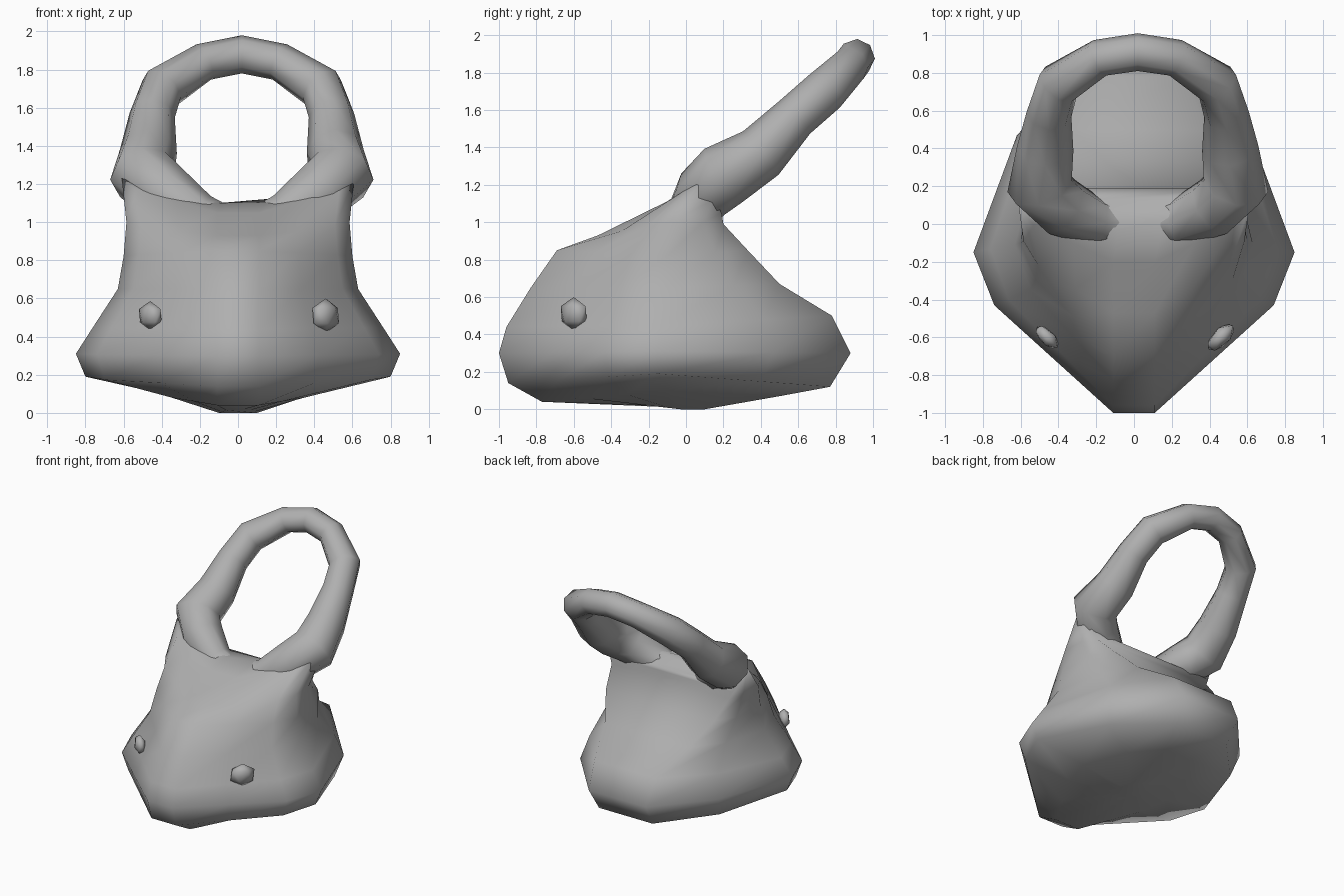
import bpy, bmesh
from mathutils import Vector, Matrix
from math import cos, sin, pi

cube = bpy.data.objects.get("Cube")
if cube:
    bpy.data.objects.remove(cube)

grey = bpy.data.materials.new("plain grey")
grey.use_nodes = True
color = (0.43, 0.43, 0.43, 1)
grey.diffuse_color = color
grey.node_tree.nodes["Principled BSDF"].inputs["Base Color"].default_value = color


def finish(name, bm):
    bmesh.ops.recalc_face_normals(bm, faces=bm.faces)
    mesh = bpy.data.meshes.new(name)
    bm.to_mesh(mesh)
    bm.free()
    mesh.materials.append(grey)
    obj = bpy.data.objects.new(name, mesh)
    bpy.context.collection.objects.link(obj)
    bpy.ops.object.select_all(action="DESELECT")
    obj.select_set(True)
    bpy.context.view_layer.objects.active = obj
    bpy.ops.object.shade_smooth_by_angle(angle=pi)


def loft(name, rings, closed=False):
    bm = bmesh.new()
    rows = [[bm.verts.new(p) for p in ring] for ring in rings]
    if closed:
        pairs = zip(rows, rows[1:] + rows[:1])
    else:
        pairs = zip(rows, rows[1:])
        bm.faces.new(rows[0])
        bm.faces.new(rows[-1])
    for a, b in pairs:
        for i in range(len(a)):
            j = (i + 1) % len(a)
            bm.faces.new((a[i], a[j], b[j], b[i]))
    finish(name, bm)


def kite(front, side, back, square):
    """Closed outline: narrow nose, wide middle, rear from tapered to square."""
    nose = Vector((min(0.11, side[0] / 3), *front))
    wide = Vector(side)
    rear = Vector((side[0] * (0.3 + 0.6 * square), *back))
    cheek = wide.lerp(nose, 0.33)
    cheek.x = side[0] * 0.87
    hip = wide.lerp(rear, 0.6)
    hip.x = side[0] * (0.73 + 0.25 * square)
    half = [nose, nose.lerp(cheek, 0.5), cheek, wide, hip, rear]
    return half + [Vector((-p.x, p.y, p.z)) for p in reversed(half)]


# Body: stacked outlines as front (y, z), side (x, y, z), back (y, z), squareness
loft("body", [kite(*s) for s in (
    ((-0.2, 0.02), (0.1, -0.03, 0), (0.1, 0), 0),
    ((-0.77, 0.04), (0.4, -0.1, 0.1), (0.5, 0.07), 0),
    ((-0.95, 0.14), (0.8, -0.15, 0.19), (0.77, 0.12), 0),
    ((-1, 0.3), (0.85, -0.15, 0.31), (0.88, 0.3), 0),
    ((-0.96, 0.44), (0.76, -0.13, 0.45), (0.78, 0.5), 0.1),
    ((-0.83, 0.65), (0.63, -0.11, 0.65), (0.5, 0.67), 0.5),
    ((-0.69, 0.85), (0.6, -0.1, 0.82), (0.33, 0.85), 0.85),
    ((-0.47, 0.93), (0.585, -0.09, 1.0), (0.2, 0.99), 1),
    ((-0.2, 1.05), (0.61, 0.09, 1.23), (0.19, 1.05), 1),
    ((-0.03, 1.1), (0.25, 0.05, 1.13), (0.13, 1.06), 1),
)])

# Handle: a closed loop leaning back, thick at the shoulders (x, y, z, radius)
bottom = (0, 0.01, 0.95, 0.1)
top = (0, 0.91, 1.88, 0.1)
arm = [(0.22, 0.01, 1.02, 0.13), (0.4, 0.09, 1.15, 0.16), (0.52, 0.2, 1.25, 0.175),
       (0.49, 0.4, 1.37, 0.15), (0.47, 0.58, 1.56, 0.12), (0.42, 0.74, 1.7, 0.12),
       (0.2, 0.88, 1.84, 0.1)]
path = [bottom] + arm + [top] + [(-x, *r) for x, *r in reversed(arm)]
centres = [Vector((x + 0.02, y, z)) for x, y, z, r in path]
lean = Vector((0, -0.67, 0.74))
rings = []
for i, c in enumerate(centres):
    run = (centres[(i + 1) % len(path)] - centres[i - 1]).normalized()
    out = run.cross(lean).normalized()
    up = out.cross(run)
    rings.append([c + path[i][3] * (out * cos(k * pi / 4) + up * sin(k * pi / 4))
                  for k in range(8)])
loft("handle", rings, closed=True)

# Eyes: flattened faceted pebbles lying on the cheeks
for name, side, size in (("left_eye", 1, 0.1), ("right_eye", -1, 0.085)):
    bm = bmesh.new()
    bmesh.ops.create_icosphere(bm, subdivisions=1, radius=size)
    bmesh.ops.scale(bm, verts=bm.verts, vec=(1, 0.5, 0.9))
    bmesh.ops.rotate(bm, verts=bm.verts, matrix=Matrix.Rotation(side * pi / 4, 3, "Z"))
    bmesh.ops.translate(bm, verts=bm.verts, vec=(side * 0.46, -0.6, 0.51))
    finish(name, bm)
